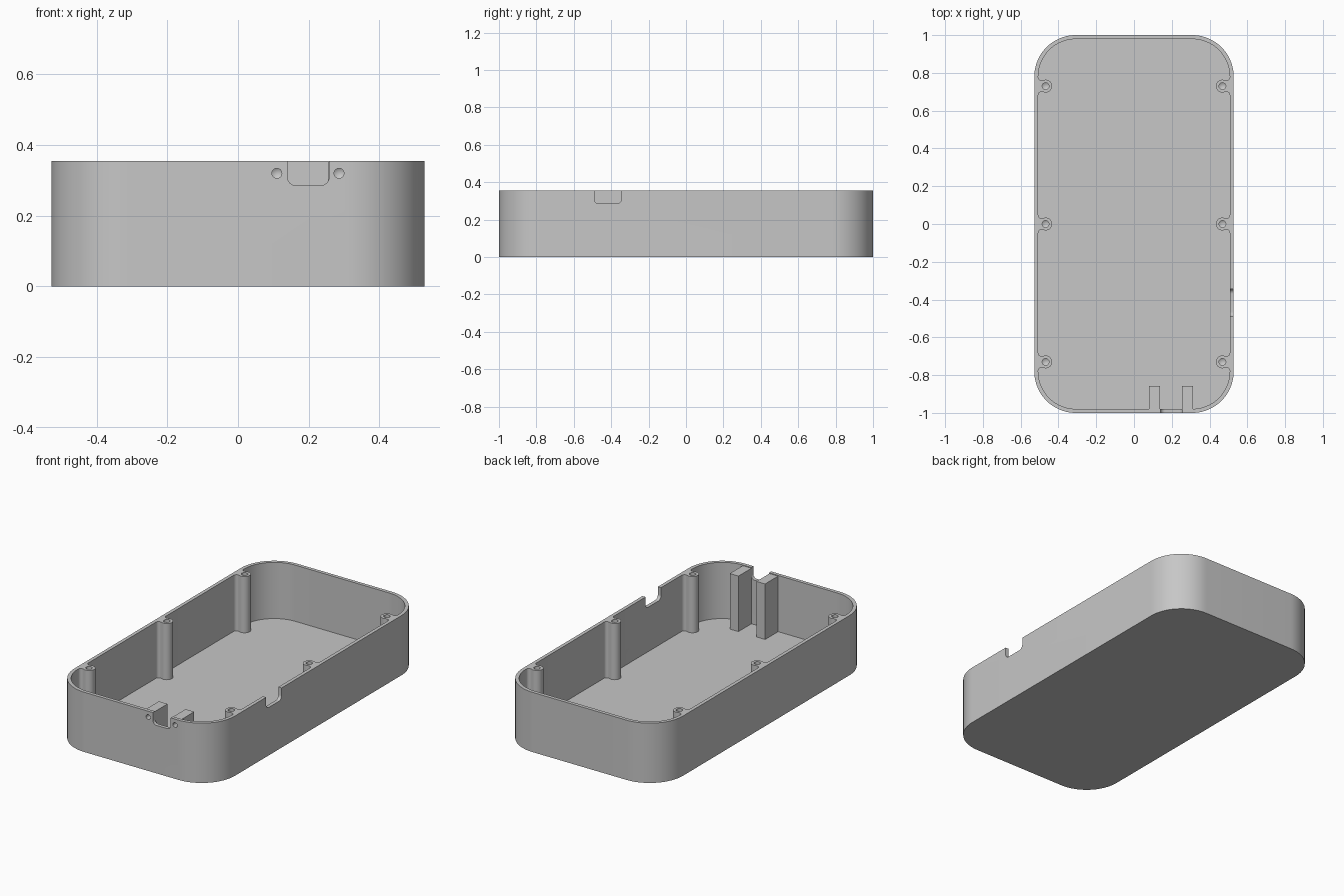
import bpy, bmesh
from math import sin, cos, pi, atan2, sqrt
from mathutils import Matrix

if "Cube" in bpy.data.objects:
    bpy.data.objects.remove(bpy.data.objects["Cube"], do_unlink=True)

HX, HY, H = 0.528, 1.0, 0.355      # half width, half length, height
WALL, CORNER = 0.021, 0.22
BOSS_X, BOSS_Y, BOSS_R, FILLET = 0.468, 0.73, 0.034, 0.018

grey = bpy.data.materials.new("grey plastic")
grey.use_nodes = True
grey.diffuse_color = (0.57, 0.57, 0.57, 1)
grey.node_tree.nodes["Principled BSDF"].inputs["Base Color"].default_value = grey.diffuse_color


def arc(cx, cy, r, a0, a1, n):
    return [(cx + r * cos(a0 + (a1 - a0) * i / n), cy + r * sin(a0 + (a1 - a0) * i / n))
            for i in range(n + 1)]


def half_outline(hx, hy, r, bosses=()):
    """Right half of a rounded rectangle, upward, flowing around screw bosses."""
    pts = arc(hx - r, r - hy, r, -pi / 2, 0, 20)
    fx = hx - FILLET
    fy = sqrt((BOSS_R + FILLET) ** 2 - (BOSS_X - fx) ** 2)
    a = atan2(fy, BOSS_X - fx)
    for y in bosses:
        pts += arc(fx, y - fy, FILLET, 0, a, 8)
        pts += arc(BOSS_X, y, BOSS_R, pi + a, pi - a, 16)[1:-1]
        pts += arc(fx, y + fy, FILLET, -a, 0, 8)
    return pts + arc(hx - r, hy - r, r, 0, pi / 2, 20)


def full_outline(*args):
    half = half_outline(*args)
    return half + [(-x, -y) for x, y in half]


def prism(name, pts, z0, z1, matrix=Matrix(), tip=0):
    """Extrude a flat outline along z, optionally point its z0 end, then place it."""
    bm = bmesh.new()
    face = bm.faces.new([bm.verts.new((x, y, z0)) for x, y in pts])
    top = bmesh.ops.extrude_face_region(bm, geom=[face])["geom"]
    bmesh.ops.translate(bm, vec=(0, 0, z1 - z0),
                        verts=[v for v in top if isinstance(v, bmesh.types.BMVert)])
    if tip:
        end = [f for f in bm.faces if all(abs(v.co.z - z0) < 1e-5 for v in f.verts)]
        for v in bmesh.ops.poke(bm, faces=end)["verts"]:
            v.co.z += tip
    bm.transform(matrix)
    bmesh.ops.recalc_face_normals(bm, faces=bm.faces)
    mesh = bpy.data.meshes.new(name)
    bm.to_mesh(mesh)
    bm.free()
    mesh.materials.append(grey)
    obj = bpy.data.objects.new(name, mesh)
    bpy.context.collection.objects.link(obj)
    return obj


def activate(obj):
    bpy.ops.object.select_all(action="DESELECT")
    obj.select_set(True)
    bpy.context.view_layer.objects.active = obj


def cut(cutter, *targets):
    for obj in targets:
        mod = obj.modifiers.new("cut", "BOOLEAN")
        mod.operation, mod.solver, mod.object = "DIFFERENCE", "EXACT", cutter
        activate(obj)
        bpy.ops.object.modifier_apply(modifier=mod.name)
    bpy.data.objects.remove(cutter, do_unlink=True)


def circle(x, y, r):
    return arc(x, y, r, 0, 2 * pi, 24)[:-1]


# Outlines drawn in (x, z) or (y, z) and extruded along the remaining axis
ALONG_Y = Matrix(((1, 0, 0, 0), (0, 0, 1, 0), (0, 1, 0, 0), (0, 0, 0, 1)))
ALONG_X = Matrix(((0, 0, 1, 0), (1, 0, 0, 0), (0, 1, 0, 0), (0, 0, 0, 1)))


def notch(a, b, bottom=0.285, r=0.025):
    return (arc(a + r, bottom + r, r, pi, pi * 1.5, 8) +
            arc(b - r, bottom + r, r, pi * 1.5, pi * 2, 8) + [(b, H + 0.1), (a, H + 0.1)])


# Open tray with bosses left standing along the side walls
tray = prism("tray_body", full_outline(HX, HY, CORNER), 0, H)
inner = full_outline(HX - WALL, HY - WALL, CORNER - WALL, (-BOSS_Y, 0, BOSS_Y))
cut(prism("cavity_cutter", inner, WALL, H + 0.1), tray)

# Pointed screw holes in the bosses
for x in (-BOSS_X, BOSS_X):
    for y in (-BOSS_Y, 0, BOSS_Y):
        cut(prism("boss_hole_cutter", circle(x, y, 0.018), H - 0.1, H + 0.1, tip=-0.011), tray)

# Connector notches in the front and side walls
cut(prism("front_notch_cutter", notch(0.14, 0.258), -1.1, -0.965, ALONG_Y), tray)
cut(prism("side_notch_cutter", notch(-0.49, -0.345), 0.495, 0.6, ALONG_X), tray)

# Mounting blocks either side of the front notch, with screw holes through the wall
parts = [tray]
for side, x0, x1, hole_x in (("right", 0.08, 0.137, 0.11), ("left", 0.255, 0.312, 0.286)):
    outline = [(x0, -0.985), (x1, -0.985), (x1, -0.857), (x0, -0.857)]
    block = prism(side + "_mounting_block", outline, WALL / 2, H - 0.004)
    cut(prism("mount_hole_cutter", circle(hole_x, 0.32, 0.014), -0.91, -1.1, ALONG_Y, tip=0.009),
        block, tray)
    parts.append(block)

for obj in parts:
    activate(obj)
    bpy.ops.object.shade_smooth_by_angle(angle=pi / 6)
